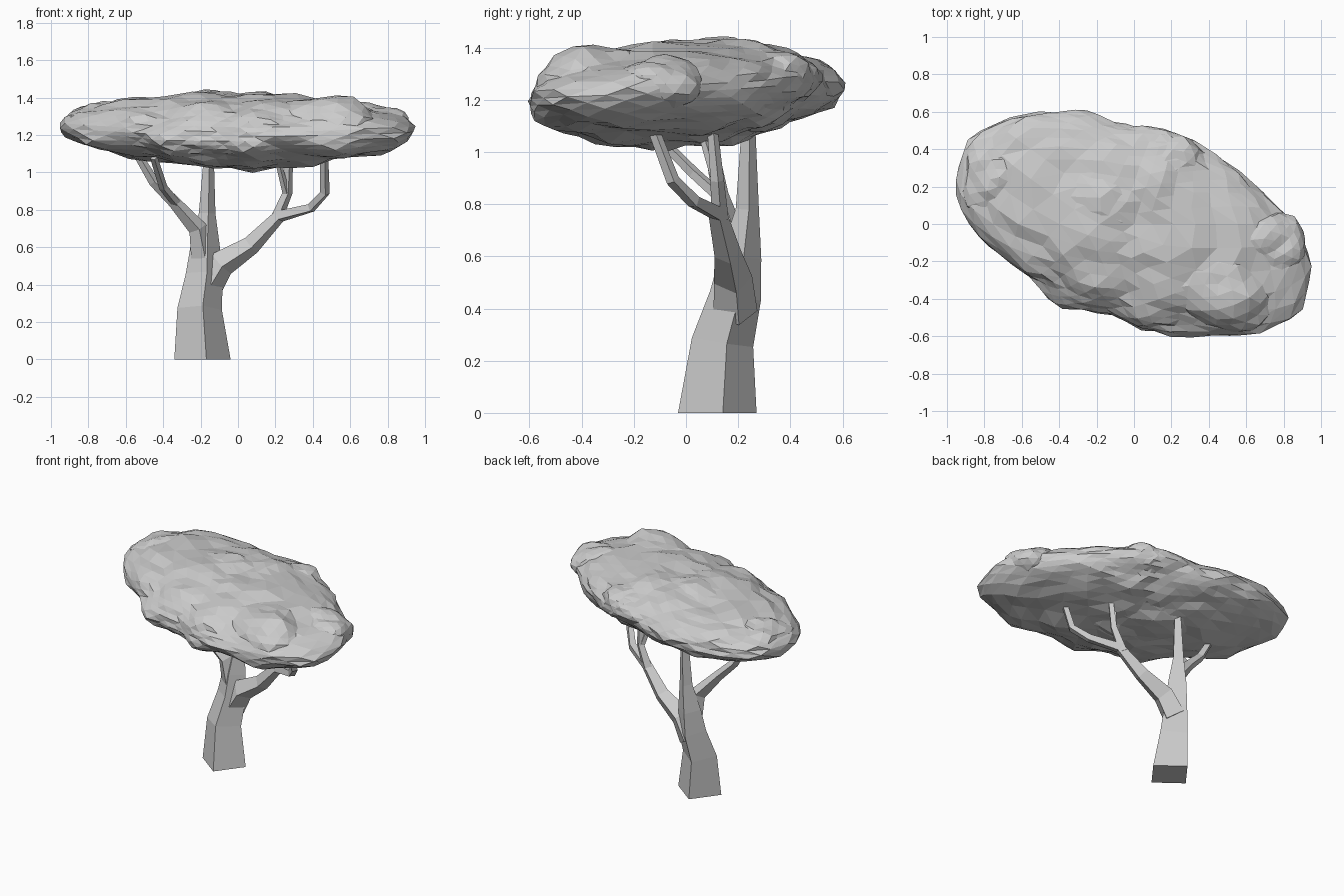
import bpy, bmesh, math, random
from mathutils import Vector, Matrix, noise

random.seed(4)
cube = bpy.data.objects.get("Cube")
if cube:
    bpy.data.objects.remove(cube, do_unlink=True)

# One plain grey for the whole tree
grey = bpy.data.materials.new("plain grey")
grey.use_nodes = True
GREY = (0.6, 0.6, 0.6, 1)
grey.diffuse_color = GREY
grey.node_tree.nodes["Principled BSDF"].inputs["Base Color"].default_value = GREY


def add_object(name, bm):
    bmesh.ops.recalc_face_normals(bm, faces=bm.faces)
    mesh = bpy.data.meshes.new(name)
    bm.to_mesh(mesh)
    bm.free()
    mesh.materials.append(grey)
    obj = bpy.data.objects.new(name, mesh)
    bpy.context.collection.objects.link(obj)


def limb(name, path, level_start=False):
    """Four-sided tapering tube through (x, y, z, radius) points."""
    bm = bmesh.new()
    pts = [Vector(p[:3]) for p in path]
    rings = []
    for i, p in enumerate(pts):
        tangent = pts[min(i + 1, len(pts) - 1)] - pts[max(i - 1, 0)]
        if level_start and i == 0:
            tangent = Vector((0, 0, 1))
        turn = Vector((0, 0, 1)).rotation_difference(tangent.normalized())
        ring = []
        for k in range(4):
            a = math.radians(90 * k + 8)
            offset = Vector((math.cos(a), math.sin(a), 0)) * path[i][3]
            ring.append(bm.verts.new(p + turn @ offset))
        rings.append(ring)
    for low, high in zip(rings, rings[1:]):
        for k in range(4):
            j = (k + 1) % 4
            bm.faces.new((low[k], low[j], high[j], high[k]))
    bm.faces.new(rings[0][::-1])
    bm.faces.new(rings[-1])
    add_object(name, bm)


# Trunk running up into the tall upright stem
limb("trunk", [(-.19, .12, 0, .152), (-.205, .14, .27, .12), (-.18, .19, .45, .1),
               (-.175, .21, .6, .08), (-.165, .235, .78, .045), (-.155, .24, 1.12, .025)], True)

# Fork on the trunk's own side, with one twig
limb("right_branch", [(-.18, .19, .52, .07), (-.215, .17, .7, .05), (-.34, .13, .84, .033),
                      (-.45, .11, .95, .028), (-.54, .1, 1.1, .022)])
limb("right_twig", [(-.32, .14, .82, .025), (-.4, .03, .92, .023), (-.45, -.13, 1.08, .02)])

# Long fork on the other side, with its two twigs
limb("left_branch", [(-.17, .19, .38, .085), (-.09, .18, .51, .075), (.07, .16, .61, .052),
                     (.22, .12, .765, .036), (.39, .03, .81, .028), (.465, -.05, .89, .026),
                     (.46, -.13, 1.1, .022)])
limb("left_inner_twig", [(.2, .13, .74, .034), (.265, .12, .89, .026), (.275, .1, 1.1, .02)])
limb("left_small_twig", [(.26, .12, .88, .02), (.21, .06, 1.08, .016)])

# Canopy reach from the middle, every fifteen degrees starting at +x
REACH = [.86, .7, .64, .55, .55, .53, .54, .59, .71, .84, 1.0, 1.02,
         .91, .74, .64, .61, .55, .52, .58, .63, .71, .87, 1.0, 1.02]


def reach(x, y):
    step = (math.degrees(math.atan2(y, x)) % 360) / 15
    i = int(step) % 24
    f = step - int(step)
    return REACH[i] * (1 - f) + REACH[(i + 1) % 24] * f


def leafy(p, d):
    """Push a point out along d into rounded clumps of leaves."""
    near = noise.voronoi(Vector((p.x * 4, p.y * 4, p.z * 7)))[0][0]
    return p + d * (.07 * (.42 - near) + random.uniform(-.008, .008))


# Broad canopy body with its outline in plan and domed top and bottom
body = bmesh.new()
bmesh.ops.create_icosphere(body, subdivisions=4, radius=1)
for vert in body.verts:
    d = vert.co.copy()
    r = reach(d.x, d.y) * .985
    p = Vector((d.x * r, d.y * r, 1.23 + .2 * d.z + .04 * d.y))
    vert.co = leafy(p, d)
add_object("canopy_body", body)

# Clumps that just break through the body: centre, then three radii
CLUMPS = {
    "top_clump": (-.18, .14, 1.26, .44, .27, .18),
    "back_clump": (-.44, .38, 1.28, .17, .16, .115),
    "front_clump": (.45, -.32, 1.25, .33, .25, .16),
    "back_left_clump": (.2, .32, 1.27, .2, .17, .125),
    "end_clump": (-.72, .25, 1.27, .2, .22, .11),
    "left_end_clump": (.72, -.12, 1.26, .19, .19, .12),
    "lower_clump": (0, 0, 1.16, .5, .3, .145),
}
tilt = Matrix.Rotation(math.radians(-25), 4, 'Z')
for name, (x, y, z, rx, ry, rz) in CLUMPS.items():
    bm = bmesh.new()
    bmesh.ops.create_icosphere(bm, subdivisions=3, radius=1)
    for vert in bm.verts:
        d = vert.co.copy()
        p = Vector((x, y, z)) + tilt @ Vector((d.x * rx, d.y * ry, d.z * rz))
        vert.co = leafy(p, d)
    add_object(name, bm)
